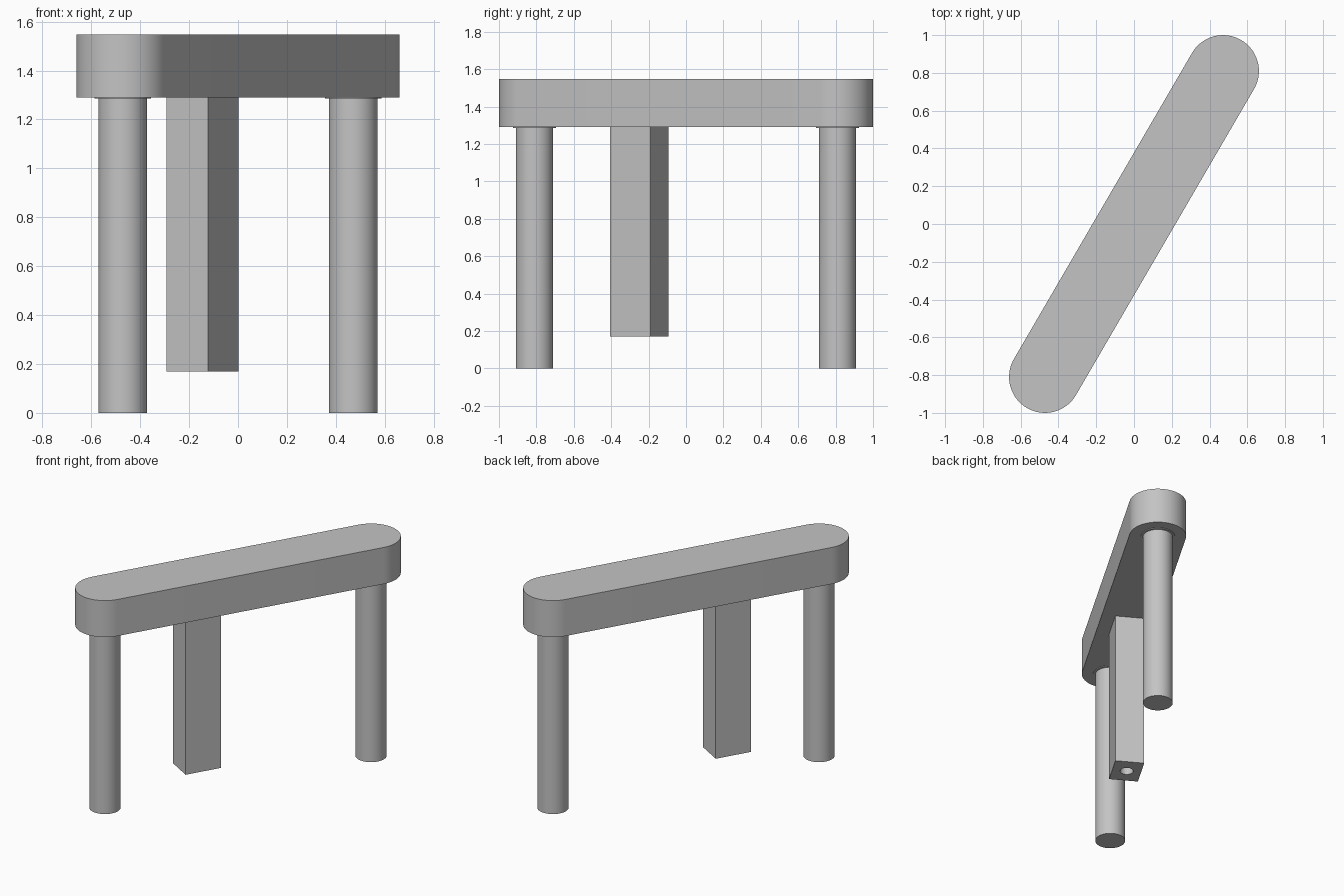
import bpy
import bmesh
from math import pi, radians, cos, sin
from mathutils import Vector

cube = bpy.data.objects.get("Cube")
if cube:
    bpy.data.objects.remove(cube, do_unlink=True)

# Main dimensions: everything lies along one slanted axis
ANGLE = radians(59.8)
HALF_SPAN = 0.937
BAR_RADIUS = 0.19
BAR_BOTTOM, BAR_TOP = 1.29, 1.548
LEG_RADIUS = 0.1
AXIS = Vector((cos(ANGLE), sin(ANGLE), 0))

grey = bpy.data.materials.new("neutral grey")
grey.use_nodes = True
GREY = (0.55, 0.55, 0.55, 1)
grey.diffuse_color = GREY
grey.node_tree.nodes["Principled BSDF"].inputs["Base Color"].default_value = GREY


def arc(radius, start, end, steps, cx=0.0):
    return [(cx + radius * cos(start + (end - start) * i / steps),
             radius * sin(start + (end - start) * i / steps))
            for i in range(steps + 1)]


def prism(name, outline, bottom, top, along=0.0):
    """Extrude a flat outline upward and place it along the slanted axis."""
    bm = bmesh.new()
    base = bm.faces.new([bm.verts.new((x, y, bottom)) for x, y in outline])
    grown = bmesh.ops.extrude_face_region(bm, geom=[base])
    verts = [v for v in grown["geom"] if isinstance(v, bmesh.types.BMVert)]
    bmesh.ops.translate(bm, vec=(0, 0, top - bottom), verts=verts)
    bmesh.ops.recalc_face_normals(bm, faces=bm.faces)
    mesh = bpy.data.meshes.new(name)
    bm.to_mesh(mesh)
    bm.free()
    mesh.materials.append(grey)
    obj = bpy.data.objects.new(name, mesh)
    bpy.context.collection.objects.link(obj)
    obj.location = AXIS * along
    obj.rotation_euler.z = ANGLE
    return obj


def disc(radius, steps=64):
    return arc(radius, 0, 2 * pi, steps)[:-1]


def activate(obj):
    bpy.ops.object.select_all(action="DESELECT")
    obj.select_set(True)
    bpy.context.view_layer.objects.active = obj


# Round-ended top bar
stadium = (arc(BAR_RADIUS, -pi / 2, pi / 2, 40, HALF_SPAN)
           + arc(BAR_RADIUS, pi / 2, 3 * pi / 2, 40, -HALF_SPAN))
parts = [prism("top_bar", stadium, BAR_BOTTOM, BAR_TOP)]

# Round legs with a thin collar under the bar
for side, sign in (("front", -1), ("back", 1)):
    parts.append(prism(side + "_leg", disc(LEG_RADIUS), 0, BAR_BOTTOM, sign * HALF_SPAN))
    parts.append(prism(side + "_leg_collar", disc(0.115), BAR_BOTTOM - 0.005,
                       BAR_BOTTOM, sign * HALF_SPAN))

# Hanging block with a round hole in its lower end
hx, hy = 0.125, 0.098
block = prism("hanging_block", [(-hx, -hy), (hx, -hy), (hx, hy), (-hx, hy)],
              0.17, BAR_BOTTOM, -0.289)
cutter = prism("hole_cutter", disc(0.044, 32), 0.1, 0.4, -0.289)
cutter.hide_render = True
bpy.context.view_layer.update()
hole = block.modifiers.new("hole", "BOOLEAN")
hole.operation = "DIFFERENCE"
hole.solver = "EXACT"
hole.object = cutter
activate(block)
bpy.ops.object.modifier_apply(modifier=hole.name)
bpy.data.objects.remove(cutter, do_unlink=True)
parts.append(block)

# Smooth round walls, sharp rims
for obj in parts:
    activate(obj)
    bpy.ops.object.shade_smooth_by_angle(angle=radians(30))
